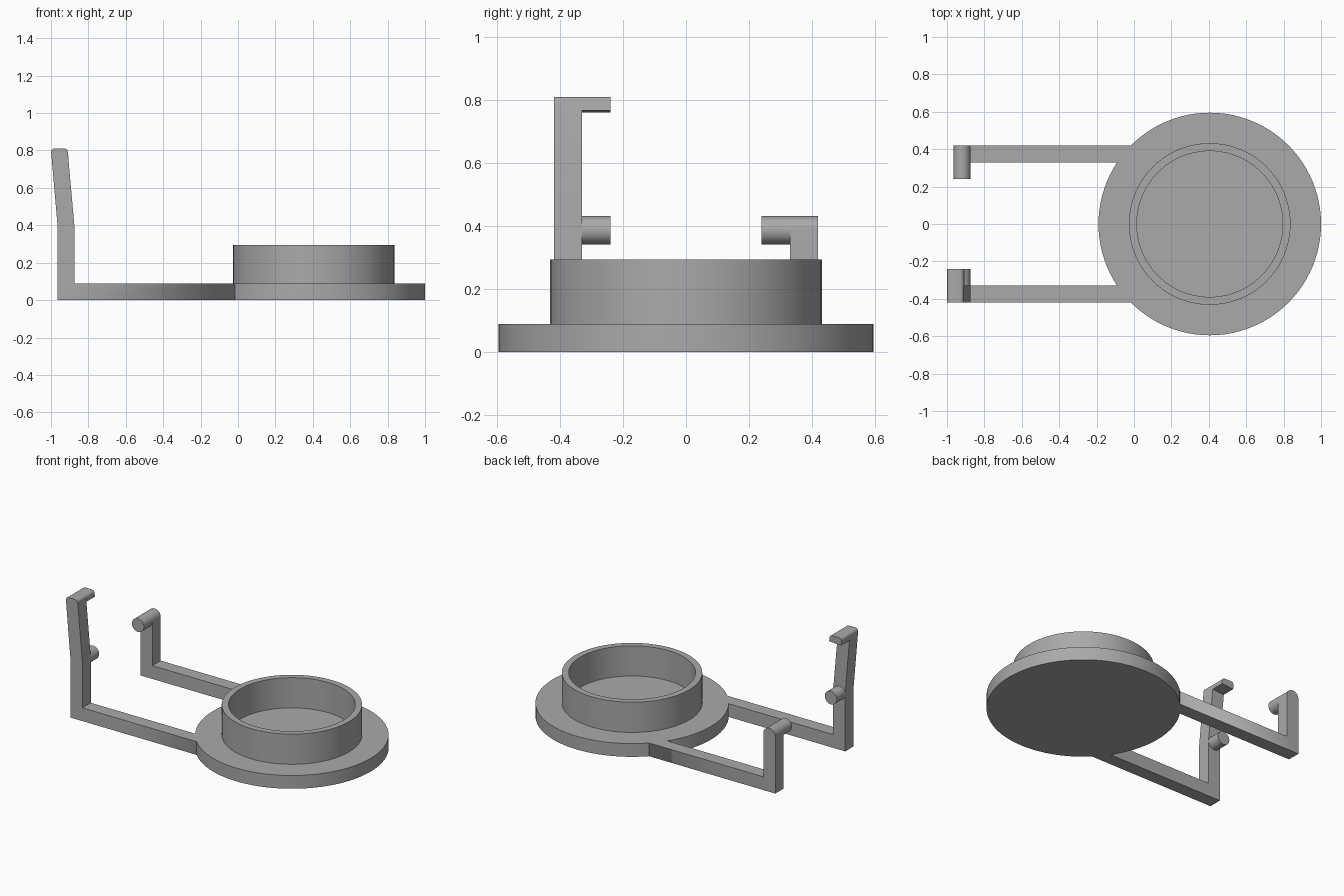
import bpy, bmesh, math
from mathutils import Vector

old = bpy.data.objects.get("Cube")
if old:
    bpy.data.objects.remove(old)

GREY = (0.4, 0.4, 0.4, 1)
mat = bpy.data.materials.new("plain grey")
mat.use_nodes = True
mat.diffuse_color = GREY
mat.node_tree.nodes["Principled BSDF"].inputs["Base Color"].default_value = GREY

CX, DISC_R, THICK = 0.405, 0.595, 0.09      # base disc
Y_IN, Y_OUT, Y_TIP = 0.33, 0.42, 0.24       # arm sides and inner tip of pegs
X0, X1, PEG_Z = -0.965, -0.875, 0.387       # post sides and peg height
PEG_X, PEG_R = (X0 + X1) / 2, (X1 - X0) / 2


def arc(cx, cz, r, start, end, steps=12):
    """Points along an arc, angles in degrees."""
    angles = [math.radians(start + (end - start) * i / steps) for i in range(steps + 1)]
    return [(cx + r * math.cos(a), cz + r * math.sin(a)) for a in angles]


def finish(name, bm):
    bmesh.ops.recalc_face_normals(bm, faces=bm.faces)
    mesh = bpy.data.meshes.new(name)
    bm.to_mesh(mesh)
    bm.free()
    mesh.materials.append(mat)
    obj = bpy.data.objects.new(name, mesh)
    bpy.context.collection.objects.link(obj)
    bpy.ops.object.select_all(action='DESELECT')
    obj.select_set(True)
    bpy.context.view_layer.objects.active = obj
    bpy.ops.object.shade_smooth_by_angle(angle=math.radians(30))
    return obj


def extrude_y(name, points, y0, y1):
    """Extrude an x-z outline from y0 to y1."""
    bm = bmesh.new()
    face = bm.faces.new([bm.verts.new((x, y0, z)) for x, z in points])
    grown = bmesh.ops.extrude_face_region(bm, geom=[face])["geom"]
    verts = [v for v in grown if isinstance(v, bmesh.types.BMVert)]
    bmesh.ops.translate(bm, verts=verts, vec=Vector((0, y1 - y0, 0)))
    return finish(name, bm)


def lathe(name, profile, segments=96):
    """Spin an r-z profile around the disc axis."""
    bm = bmesh.new()
    verts = [bm.verts.new((CX + r, 0, z)) for r, z in profile]
    edges = [bm.edges.new(pair) for pair in zip(verts, verts[1:])]
    bmesh.ops.spin(bm, geom=verts + edges, cent=(CX, 0, 0), axis=(0, 0, 1),
                   angle=math.tau, steps=segments, use_duplicate=False)
    bmesh.ops.remove_doubles(bm, verts=bm.verts, dist=0.0005)
    return finish(name, bm)


# Flat disc with a raised round cup on it
disc = lathe("base_disc", [(0, 0), (DISC_R, 0), (DISC_R, THICK), (0, THICK)])
lathe("cup_wall", [(0.39, THICK), (0.432, THICK), (0.432, 0.295), (0.39, 0.295), (0.39, THICK)])

# L-shaped arms; the front one leans outward at the top, the back one is rounded
foot = [(X0, 0), (0.0, 0), (0.0, THICK), (X1, THICK)]
tip = arc(-0.93, 0.791, 0.02, 5, 85, 6) + arc(-0.979, 0.791, 0.02, 95, 185, 6)
front = extrude_y("front_arm", foot + [(X1, 0.4)] + tip + [(X0, 0.4)], -Y_OUT, -Y_IN)
back = extrude_y("back_arm", foot + arc(PEG_X, PEG_Z, PEG_R, 0, 180, 24), Y_IN, Y_OUT)
for arm in (front, back):
    trim = arm.modifiers.new("trim_to_disc", 'BOOLEAN')
    trim.operation = 'DIFFERENCE'
    trim.solver = 'EXACT'
    trim.object = disc

# Inward pegs on both posts, and the hook at the top of the tall one
circle = arc(PEG_X, PEG_Z, PEG_R, 0, 360, 48)[:-1]
extrude_y("front_peg", circle, -Y_IN, -Y_TIP)
extrude_y("back_peg", circle, Y_TIP, Y_IN)
extrude_y("top_hook", [(-0.996, 0.761), (-0.907, 0.768)] + tip, -Y_IN, -Y_TIP)
